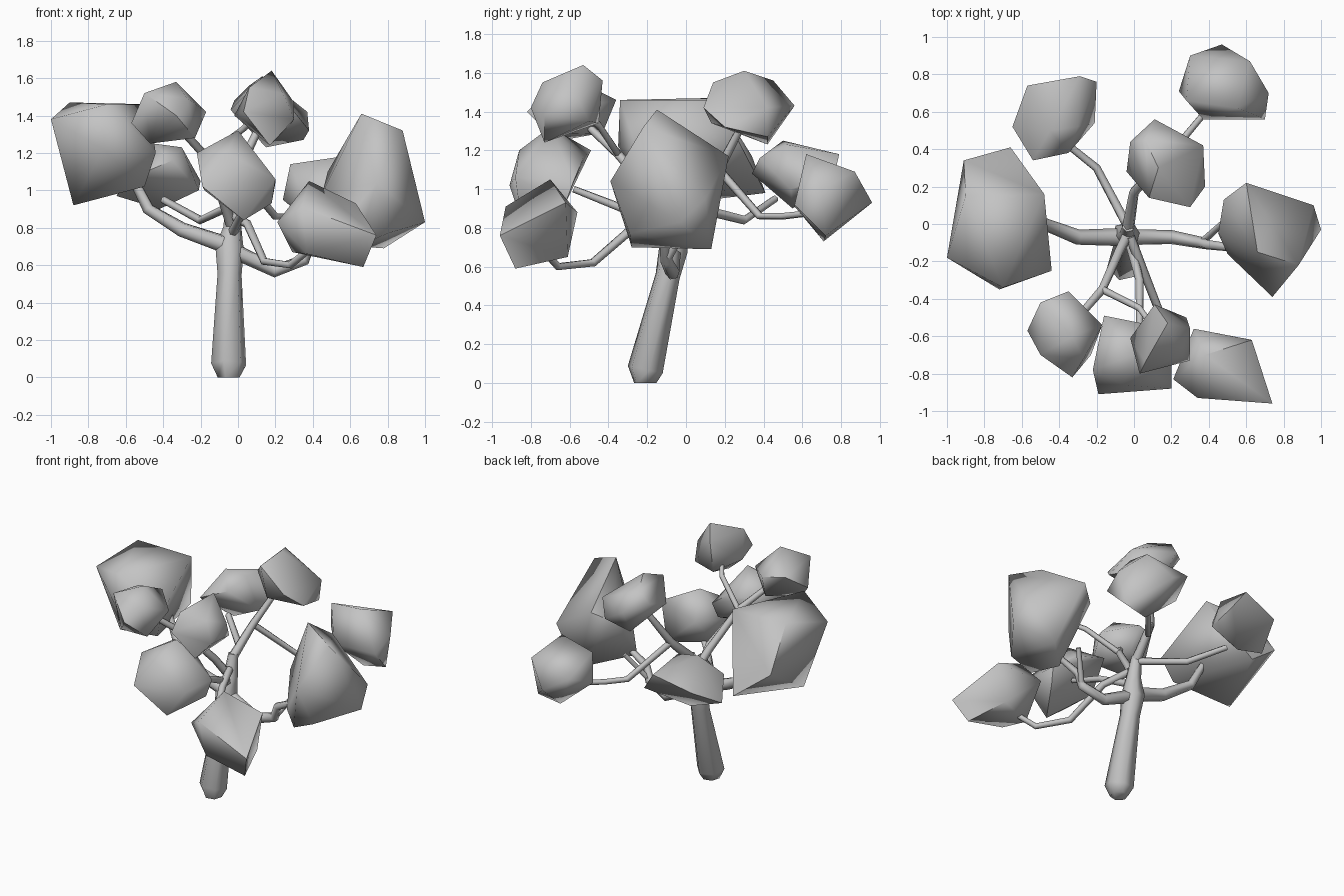
import bpy, bmesh, math
from mathutils import Vector

if "Cube" in bpy.data.objects:
    bpy.data.objects.remove(bpy.data.objects["Cube"], do_unlink=True)

grey = bpy.data.materials.new("plain_grey")
grey.use_nodes = True
colour = (0.55, 0.55, 0.55, 1)
grey.diffuse_color = colour
for node in grey.node_tree.nodes:
    if node.type == 'BSDF_PRINCIPLED':
        node.inputs["Base Color"].default_value = colour


def finish(name, bm, angle):
    """Turn a bmesh into a named object, smooth with sharp edges kept."""
    bmesh.ops.recalc_face_normals(bm, faces=bm.faces[:])
    mesh = bpy.data.meshes.new(name)
    bm.to_mesh(mesh)
    bm.free()
    mesh.materials.append(grey)
    obj = bpy.data.objects.new(name, mesh)
    bpy.context.collection.objects.link(obj)
    bpy.ops.object.select_all(action='DESELECT')
    obj.select_set(True)
    bpy.context.view_layer.objects.active = obj
    bpy.ops.object.shade_smooth_by_angle(angle=math.radians(angle))
    return obj


def leaf_cluster(name, *corners):
    """Faceted clump wrapped around a few corner points."""
    bm = bmesh.new()
    for corner in corners:
        bm.verts.new(corner)
    bmesh.ops.convex_hull(bm, input=bm.verts[:])
    loose = [v for v in bm.verts if not v.link_faces]
    bmesh.ops.delete(bm, geom=loose, context='VERTS')
    return finish(name, bm, 65)


def limb(name, path, radii, sides=6):
    """Tapered tube along a path; radii run from the first to the last value."""
    pts = [Vector(p) for p in path]
    last = len(pts) - 1
    if len(radii) == 2:
        a, b = radii
        radii = [a + (b - a) * i / last for i in range(last + 1)]
    bm = bmesh.new()
    rings = []
    side = Vector((0.3, 1, 0.1))
    for i, p in enumerate(pts):
        along = (pts[min(i + 1, last)] - pts[max(i - 1, 0)]).normalized()
        side = (side - along * side.dot(along)).normalized()
        across = along.cross(side)
        ring = []
        for k in range(sides):
            t = math.tau * k / sides
            ring.append(bm.verts.new(
                p + radii[i] * (side * math.cos(t) + across * math.sin(t))))
        rings.append(ring)
    for low, high in zip(rings, rings[1:]):
        for k in range(sides):
            n = (k + 1) % sides
            bm.faces.new((low[k], low[n], high[n], high[k]))
    bm.faces.new(rings[0])
    bm.faces.new(rings[-1])
    return finish(name, bm, 65)


# Leaning trunk
limb("trunk",
     [(-.05, -.21, 0), (-.05, -.21, .07), (-.045, -.095, .55), (-.045, -.065, .69),
      (-.03, -.04, .8), (-.03, -.01, .95)],
     [.06, .096, .066, .078, .05, .034])

# Main branches
fork = (-.17, -.35, 1.18)
crown = (0, .17, 1.1)
elbow = (.36, -.1, .63)
limb("left_branch", [(-.04, -.07, .7), (-.3, -.07, .79), (-.48, 0, .9), (-.58, .03, 1.1)], (.05, .024))
limb("right_branch", [(-.03, -.07, .68), (.2, -.07, .57), elbow, (.39, -.11, .72), (.55, -.13, .8)], (.044, .02))
limb("right_twig", [elbow, (.48, .01, .82)], (.02, .016))
limb("upper_branch", [(-.03, -.01, .93), crown, (.12, .3, 1.35)], (.034, .02))
limb("back_right_branch", [crown, (.2, .38, .86), (.3, .5, .86), (.45, .68, .88)], (.022, .016))
limb("back_left_branch", [(-.03, -.02, .92), (-.2, .3, .84), (-.4, .46, .95)], (.026, .02))
limb("front_left_branch", [(-.03, -.05, .8), (-.08, -.15, .95), fork, (-.3, -.5, 1.32)], (.03, .02))
limb("front_upper_branch", [fork, (.03, -.45, 1.33), (.1, -.55, 1.4)], (.02, .016))
limb("front_branch", [(-.03, -.07, .77), (.03, -.3, .89), (.03, -.58, 1)], (.028, .018))
limb("front_right_branch", [(-.02, -.07, .86), (.05, -.25, .82), (.14, -.48, .62), (.28, -.66, .6), (.4, -.75, .7)], (.026, .018))

# Leaf clusters
leaf_cluster("left_leaves",
             (-1, -.18, 1.38), (-.7, -.34, 1.46), (-.72, -.35, 1.22), (-.44, -.25, 1.2), (-.88, -.08, .92),
             (-.9, .15, 1.47), (-.91, .34, 1.17), (-.66, .41, .98), (-.48, .16, 1.46), (-.5, -.2, 1.02))
leaf_cluster("right_leaves",
             (.66, -.15, 1.41), (.88, -.22, 1.32), (.6, .22, 1.17), (.96, .1, .95), (1, -.03, .83),
             (.74, -.39, 1.04), (.8, -.29, .77), (.64, -.28, .7), (.78, .13, .69), (.5, -.16, .75),
             (.45, -.05, .98), (.48, .13, 1.1))
leaf_cluster("back_left_leaves",
             (-.54, .34, 1.08), (-.35, .38, 1.16), (-.45, .5, 1.25), (-.57, .74, 1.1), (-.29, .79, 1.18),
             (-.2, .76, 1.05), (-.21, .54, 1), (-.42, .55, .9), (-.65, .52, .97), (-.3, .52, 1.23))
leaf_cluster("back_right_leaves",
             (.3, .9, 1.03), (.47, .96, .93), (.62, .87, 1.09), (.72, .7, 1), (.7, .56, .92),
             (.37, .56, .91), (.28, .66, 1.14), (.5, .71, .73), (.67, .72, .76), (.24, .71, .95),
             (.55, .62, 1.18))
leaf_cluster("top_leaves",
             (.3, .09, 1.42), (.13, .3, 1.61), (.08, .14, 1.55), (.06, .45, 1.56), (.11, .56, 1.43),
             (.37, .42, 1.42), (.35, .42, 1.27), (.38, .2, 1.32), (-.04, .28, 1.43), (-.02, .44, 1.48),
             (.14, .13, 1.34), (.15, .42, 1.23))
leaf_cluster("front_left_leaves",
             (-.33, -.6, 1.58), (-.35, -.36, 1.46), (-.17, -.54, 1.42), (-.23, -.7, 1.28), (-.33, -.82, 1.4),
             (-.57, -.57, 1.36), (-.5, -.42, 1.47), (-.47, -.65, 1.25), (-.5, -.7, 1.52), (-.33, -.43, 1.29),
             (-.27, -.72, 1.49))
leaf_cluster("front_upper_leaves",
             (.18, -.53, 1.64), (.11, -.43, 1.56), (.3, -.56, 1.47), (.3, -.73, 1.38), (.03, -.8, 1.42),
             (.06, -.74, 1.55), (-.02, -.61, 1.4), (.17, -.73, 1.24), (.1, -.45, 1.34), (.24, -.7, 1.52),
             (.28, -.5, 1.35))
leaf_cluster("front_leaves",
             (0, -.7, 1.32), (-.16, -.49, 1.2), (-.22, -.78, 1.2), (-.19, -.91, 1.02), (.2, -.88, 1.06),
             (.2, -.58, 1.04), (.18, -.62, .93), (.03, -.85, .84), (.04, -.53, 1.16), (-.18, -.64, 1),
             (-.06, -.86, 1.2))
leaf_cluster("front_right_leaves",
             (.38, -.7, 1.05), (.32, -.56, .88), (.63, -.62, .93), (.74, -.96, .76), (.67, -.88, .59),
             (.34, -.93, .91), (.21, -.83, .83), (.29, -.75, .67), (.37, -.89, .66), (.58, -.61, .65))
